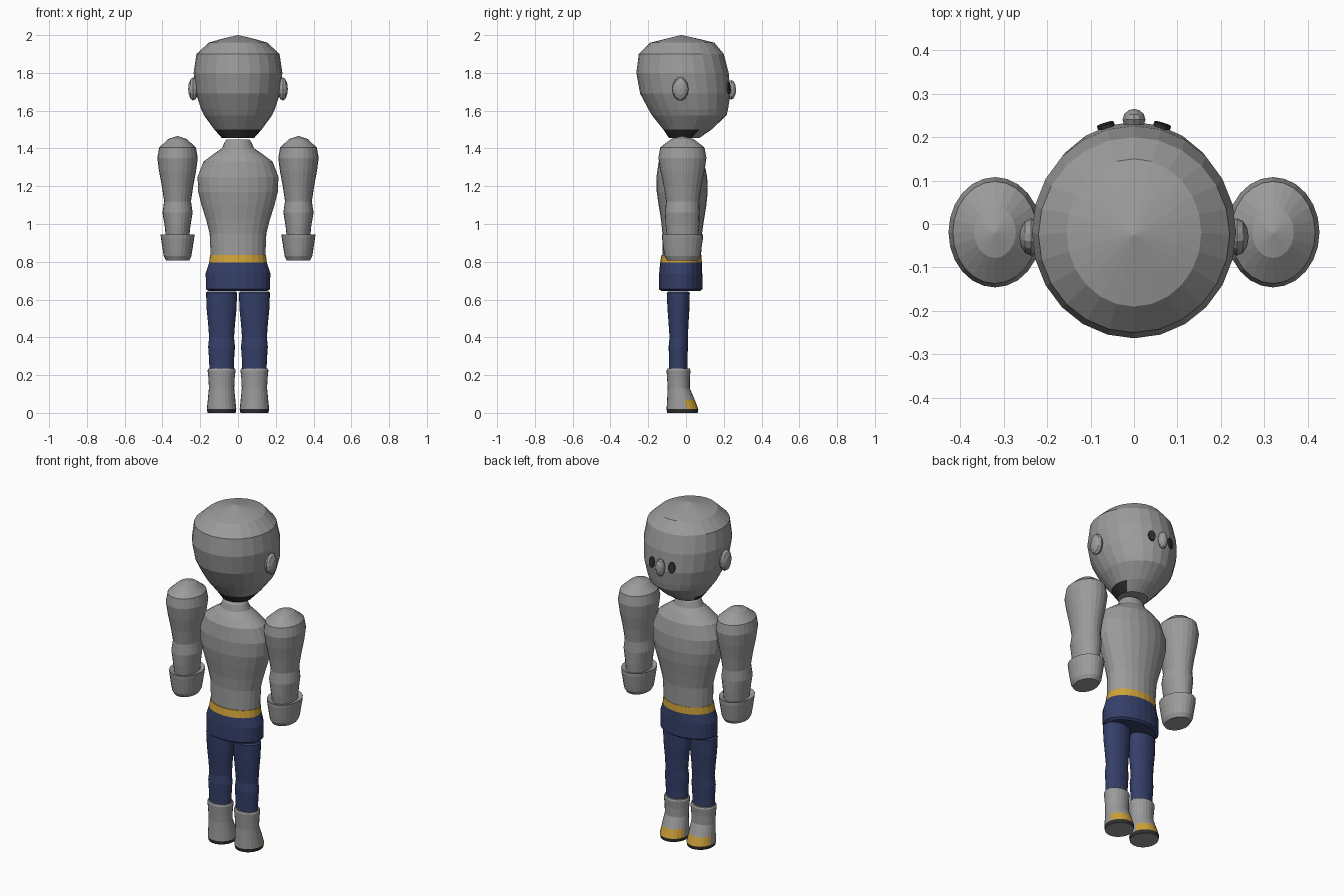
import bpy, bmesh, math
from mathutils import Matrix, Vector

cube = bpy.data.objects.get("Cube")
if cube:
    bpy.data.objects.remove(cube, do_unlink=True)


def material(name, rgb):
    m = bpy.data.materials.new(name)
    m.use_nodes = True
    m.diffuse_color = (*rgb, 1)
    bsdf = next(n for n in m.node_tree.nodes if n.type == 'BSDF_PRINCIPLED')
    bsdf.inputs["Base Color"].default_value = (*rgb, 1)
    return m


GREY = material("mid grey", (0.33, 0.33, 0.33))
BLUE = material("navy blue", (0.035, 0.05, 0.14))
GOLD = material("gold", (0.62, 0.36, 0.04))
DARK = material("dark grey", (0.03, 0.03, 0.03))


def finish(bm, name, mats):
    bmesh.ops.recalc_face_normals(bm, faces=bm.faces)
    me = bpy.data.meshes.new(name)
    bm.to_mesh(me)
    bm.free()
    for m in mats:
        me.materials.append(m)
    ob = bpy.data.objects.new(name, me)
    bpy.context.collection.objects.link(ob)
    return ob


def loft(name, rings, mats, cx=0, rule=None, sides=24):
    """Skin a stack of ellipses given as (z, half width, y min, y max)."""
    bm = bmesh.new()
    loops = []
    for z, rx, y0, y1 in rings:
        cy, ry = (y0 + y1) / 2, (y1 - y0) / 2
        loops.append([bm.verts.new((cx + rx * math.cos(2 * math.pi * i / sides),
                                    cy + ry * math.sin(2 * math.pi * i / sides), z))
                      for i in range(sides)])
    for a, b in zip(loops, loops[1:]):
        for i in range(sides):
            j = (i + 1) % sides
            bm.faces.new((a[i], a[j], b[j], b[i]))
    bm.faces.new(loops[0])
    bm.faces.new(loops[-1])
    if rule:
        bm.normal_update()
        for f in bm.faces:
            f.material_index = rule(f.calc_center_median(), len(f.verts) > 4)
    return finish(bm, name, mats)


def oval(name, centre, radii, axis):
    """Faceted flattened sphere with its pole along the given axis."""
    bm = bmesh.new()
    bmesh.ops.create_uvsphere(bm, u_segments=14, v_segments=6, radius=1)
    rot = Vector((0, 0, 1)).rotation_difference(Vector(axis)).to_matrix().to_4x4()
    bmesh.ops.transform(bm, verts=bm.verts, matrix=Matrix.Translation(centre)
                        @ Matrix.Diagonal((*radii, 1)) @ rot)
    return finish(bm, name, [GREY])


# Head, with a dark strip at the nape
loft("head", [
    (1.455, 0.085, -0.09, 0.07), (1.50, 0.125, -0.12, 0.135),
    (1.575, 0.18, -0.18, 0.215), (1.61, 0.196, -0.20, 0.223),
    (1.69, 0.223, -0.243, 0.235), (1.80, 0.235, -0.263, 0.226),
    (1.90, 0.22, -0.25, 0.20), (1.96, 0.155, -0.19, 0.15),
    (1.975, 0.105, -0.13, 0.09), (2.0, 0.003, -0.028, -0.022)],
    [GREY, DARK], rule=lambda c, cap: int(c.z < 1.5 and c.y < 0.04 and not cap))

# Nose, ears and eyes
oval("nose", (0, 0.24, 1.71), (0.027, 0.025, 0.052), (0, 1, 0))
for side, tag in ((1, "left"), (-1, "right")):
    oval(tag + "_ear", (side * 0.237, -0.03, 1.715), (0.027, 0.043, 0.063), (1, 0, 0))
    bm = bmesh.new()
    bmesh.ops.create_cone(bm, cap_ends=True, segments=16, radius1=1, radius2=1, depth=1)
    mat = (Matrix.Translation((side * 0.065, 0.2265, 1.72))
           @ Matrix.Rotation(-side * math.radians(17), 4, 'Z')
           @ Matrix.Rotation(math.radians(5), 4, 'X')
           @ Matrix.Diagonal((0.02, 0.009, 0.032, 1))
           @ Matrix.Rotation(math.radians(90), 4, 'X'))
    bmesh.ops.transform(bm, verts=bm.verts, matrix=mat)
    finish(bm, tag + "_eye", [DARK])

# Torso and neck
loft("torso", [
    (0.835, 0.145, -0.125, 0.08), (0.95, 0.15, -0.125, 0.085),
    (1.02, 0.168, -0.132, 0.095), (1.10, 0.193, -0.145, 0.108),
    (1.17, 0.211, -0.155, 0.115), (1.25, 0.214, -0.156, 0.112),
    (1.33, 0.183, -0.145, 0.095), (1.37, 0.13, -0.12, 0.07),
    (1.40, 0.085, -0.095, 0.045), (1.435, 0.07, -0.085, 0.035),
    (1.447, 0.06, -0.075, 0.025)], [GREY])

# Hips with a gold belt
loft("hips", [
    (0.645, 0.155, -0.13, 0.075), (0.655, 0.17, -0.143, 0.087),
    (0.74, 0.171, -0.142, 0.086), (0.795, 0.153, -0.137, 0.084),
    (0.836, 0.148, -0.13, 0.082)], [BLUE, GOLD],
    rule=lambda c, cap: int(c.z > 0.79))


def boot_colour(c, cap):
    if cap:
        return 0
    if c.z < 0.02:
        return 2
    return int(c.z < 0.07 and c.y > 0.0)


# Limbs, one set for each side
for side, tag in ((1, "left"), (-1, "right")):
    loft(tag + "_leg", [
        (0.22, 0.064, -0.09, 0.008), (0.28, 0.066, -0.09, 0.008),
        (0.35, 0.071, -0.092, 0.01), (0.40, 0.066, -0.087, 0.01),
        (0.47, 0.071, -0.092, 0.013), (0.55, 0.079, -0.098, 0.018),
        (0.635, 0.082, -0.102, 0.02), (0.643, 0.075, -0.095, 0.013)],
        [BLUE], cx=side * 0.087)

    loft(tag + "_boot", [
        (0.0, 0.074, -0.10, 0.062), (0.02, 0.078, -0.103, 0.065),
        (0.068, 0.073, -0.10, 0.047), (0.13, 0.067, -0.097, 0.02),
        (0.18, 0.069, -0.10, 0.02), (0.225, 0.074, -0.103, 0.024),
        (0.234, 0.07, -0.099, 0.02)],
        [GREY, GOLD, DARK], cx=side * 0.087, rule=boot_colour)

    loft(tag + "_arm", [
        (0.93, 0.062, -0.10, 0.065), (0.99, 0.068, -0.108, 0.07),
        (1.06, 0.08, -0.112, 0.072), (1.12, 0.071, -0.105, 0.07),
        (1.20, 0.083, -0.118, 0.082), (1.28, 0.098, -0.135, 0.098),
        (1.35, 0.107, -0.146, 0.108), (1.405, 0.097, -0.137, 0.098),
        (1.45, 0.048, -0.078, 0.04), (1.465, 0.003, -0.023, -0.017)],
        [GREY], cx=side * 0.32)

    loft(tag + "_glove", [
        (0.808, 0.062, -0.10, 0.06), (0.83, 0.073, -0.113, 0.075),
        (0.86, 0.078, -0.118, 0.08), (0.925, 0.088, -0.127, 0.09),
        (0.945, 0.09, -0.128, 0.09), (0.937, 0.068, -0.107, 0.07)],
        [GREY], cx=side * 0.32)
